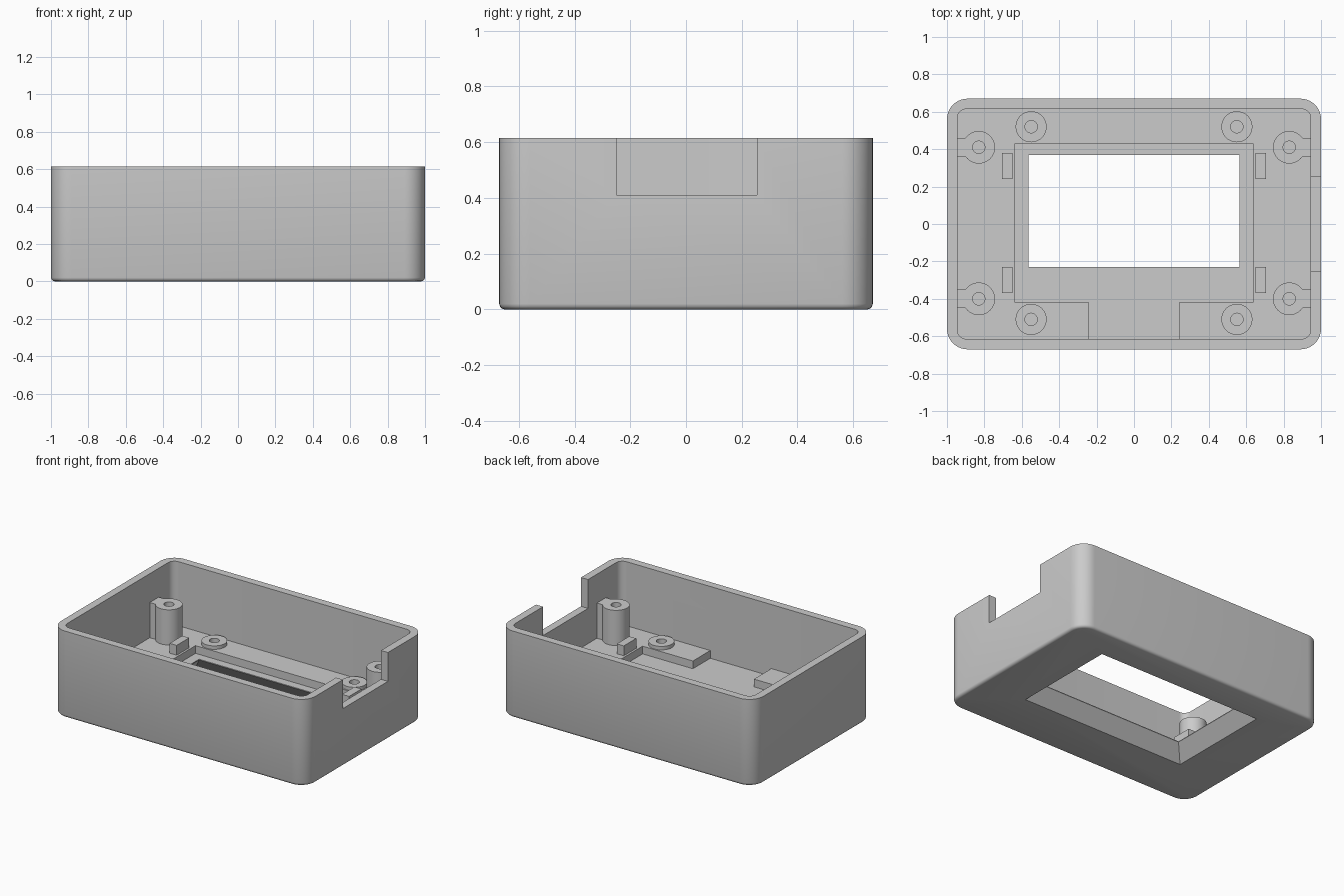
import bpy, bmesh
from math import sin, cos, pi, radians

if "Cube" in bpy.data.objects:
    bpy.data.objects.remove(bpy.data.objects["Cube"])

GREY = (0.6, 0.6, 0.6, 1)
plastic = bpy.data.materials.new("grey_plastic")
plastic.use_nodes = True
plastic.diffuse_color = GREY
plastic.node_tree.nodes["Principled BSDF"].inputs["Base Color"].default_value = GREY

HEIGHT, PLATFORM, RECESS = 0.615, 0.16, 0.105
POST_TOP, BOSS_TOP, TAB_TOP = 0.41, 0.185, 0.23
INNER_X, INNER_Y = 0.945, 0.615
HOLE = 0.033


def ring(x0, x1, y0, y1, r, z, seg=10):
    """Counter-clockwise rounded rectangle; plain corners when r is 0."""
    if r == 0:
        return [(x0, y0, z), (x1, y0, z), (x1, y1, z), (x0, y1, z)]
    pts = []
    corners = [(x0 + r, y0 + r), (x1 - r, y0 + r), (x1 - r, y1 - r), (x0 + r, y1 - r)]
    for k, (cx, cy) in enumerate(corners):
        for i in range(seg + 1):
            a = pi + (k + i / seg) * pi / 2
            pts.append((cx + r * cos(a), cy + r * sin(a), z))
    return pts


def circle(x, y, r, z, n=40):
    return [(x + r * cos(2 * pi * i / n), y + r * sin(2 * pi * i / n), z) for i in range(n)]


def loft(name, rings, closed=False):
    """Skin stacked rings; cap the ends, or join last to first when closed."""
    bm = bmesh.new()
    loops = [[bm.verts.new(p) for p in r] for r in rings]
    n = len(loops[0])
    pairs = list(zip(loops, loops[1:]))
    if closed:
        pairs.append((loops[-1], loops[0]))
    else:
        bm.faces.new(loops[0][::-1])
        bm.faces.new(loops[-1])
    for lo, hi in pairs:
        for i in range(n):
            j = (i + 1) % n
            bm.faces.new((lo[i], lo[j], hi[j], hi[i]))
    bmesh.ops.recalc_face_normals(bm, faces=bm.faces)
    me = bpy.data.meshes.new(name)
    bm.to_mesh(me)
    bm.free()
    me.materials.append(plastic)
    ob = bpy.data.objects.new(name, me)
    bpy.context.collection.objects.link(ob)
    return ob


def box(name, x0, x1, y0, y1, z0, z1, r=0):
    return loft(name, [ring(x0, x1, y0, y1, r, z0), ring(x0, x1, y0, y1, r, z1)])


def combine(target, tool, operation):
    """Apply one boolean and discard the tool."""
    tool.hide_render = True
    mod = target.modifiers.new("boolean", 'BOOLEAN')
    mod.operation, mod.solver, mod.object = operation, 'EXACT', tool
    bpy.context.view_layer.update()
    dg = bpy.context.evaluated_depsgraph_get()
    me = bpy.data.meshes.new_from_object(target.evaluated_get(dg))
    target.modifiers.clear()
    target.data = me
    bpy.data.objects.remove(tool)


def tube(name, x, y, r, z0, z1):
    return loft(name, [circle(x, y, HOLE, z0), circle(x, y, r, z0),
                       circle(x, y, r, z1), circle(x, y, HOLE, z1)], closed=True)


def smooth(ob):
    ob.data.shade_smooth()
    ob.data.set_sharp_from_angle(angle=radians(32))


# Outer shell with a small rounded bottom edge
case = loft("case", [ring(-1 + d, 1 - d, -0.67 + d, 0.67 - d, 0.11 - d, z)
                     for d, z in ((0.02, 0), (0.01, 0.003), (0.003, 0.01), (0, 0.02), (0, HEIGHT))])

# Hollow interior, screen recess, cable channel and side notch
cutters = [
    box("cavity", -INNER_X, INNER_X, -INNER_Y, INNER_Y, PLATFORM, 1, r=0.05),
    box("recess", -0.635, 0.635, -0.42, 0.43, RECESS, 0.3),
    box("channel", -0.24, 0.24, -INNER_Y, -0.4, RECESS, 0.3),
    box("notch", 0.9, 1.1, -0.25, 0.255, POST_TOP, 1),
]

# Window that flares outward toward the underside
def window_ring(d, z):
    return ring(-0.565 - d, 0.565 + d, -0.23 - d, 0.37 + d, 0, z)

cutters.append(loft("window", [window_ring(0.1, -0.0235), window_ring(0.081, 0),
                               window_ring(0, 0.1), window_ring(0, 0.3)]))

# Blind screw holes beneath the low bosses
BOSSES = [(sx * 0.55, y) for sx in (-1, 1) for y in (-0.51, 0.52)]
for x, y in BOSSES:
    cutters.append(loft("boss_hole", [circle(x, y, HOLE, RECESS), circle(x, y, HOLE, 0.3)]))
for cutter in cutters:
    combine(case, cutter, 'DIFFERENCE')
smooth(case)

# Low screw bosses
for i, (x, y) in enumerate(BOSSES):
    smooth(tube(f"screw_boss_{i + 1}", x, y, 0.083, PLATFORM, BOSS_TOP))

# Tall posts, each tied to the side wall by a rib
for sx, side in ((-1, "right"), (1, "left")):
    for y, end in ((-0.4, "front"), (0.41, "back")):
        post = tube(f"{end}_{side}_post", sx * 0.83, y, 0.087, PLATFORM, POST_TOP)
        x0, x1 = sorted((sx * 0.885, sx * INNER_X))
        combine(post, box("rib", x0, x1, y - 0.05, y + 0.05, PLATFORM, POST_TOP), 'UNION')
        smooth(post)

# Locating tabs beside the screen recess
for sx, side in ((-1, "right"), (1, "left")):
    for y, end in ((-0.3, "front"), (0.31, "back")):
        x0, x1 = sorted((sx * 0.65, sx * 0.705))
        box(f"{end}_{side}_tab", x0, x1, y - 0.07, y + 0.07, PLATFORM, TAB_TOP)
